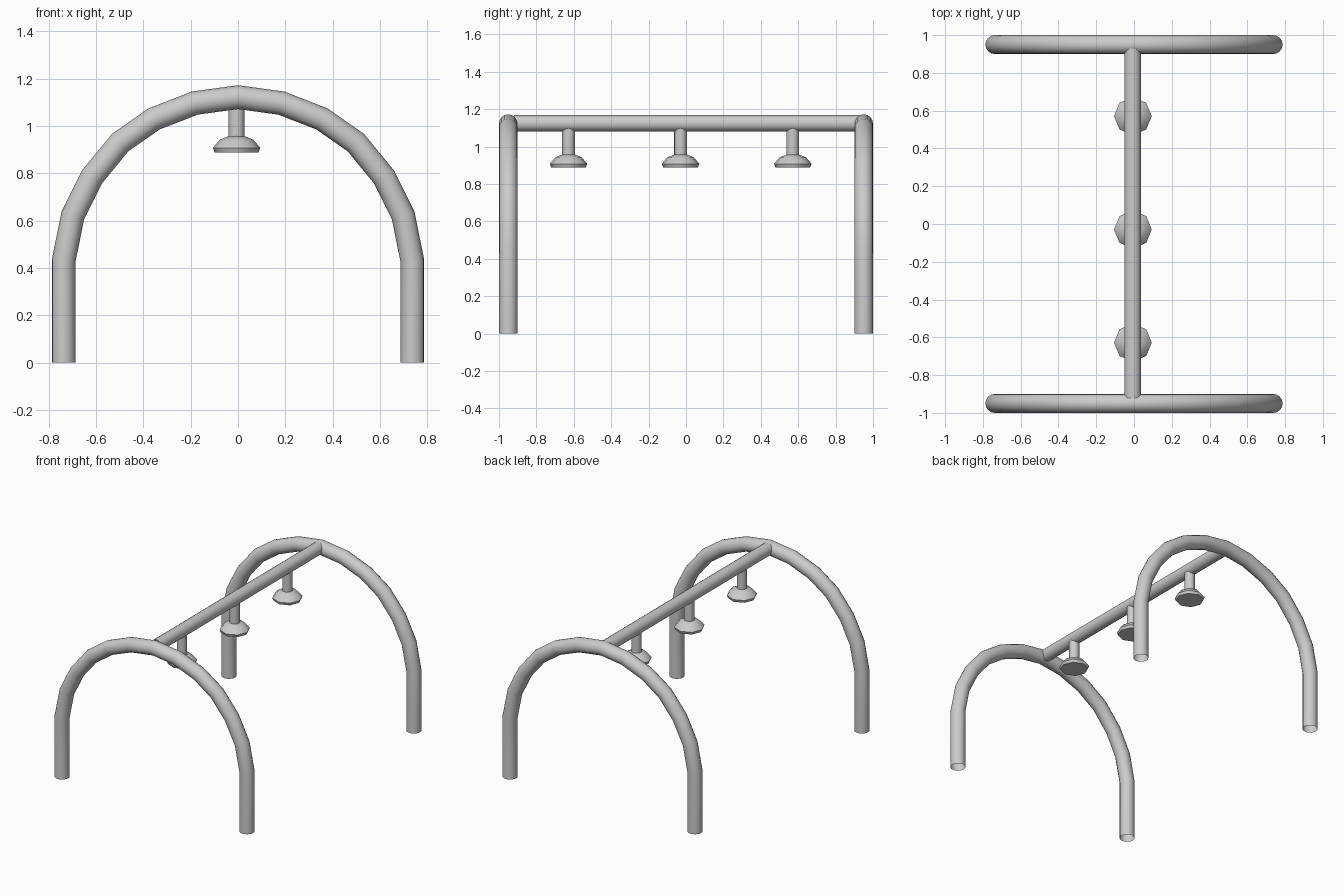
import bpy, bmesh, math
from mathutils import Vector

if "Cube" in bpy.data.objects:
    bpy.data.objects.remove(bpy.data.objects["Cube"])


def make_object(name, rings, caps=(False, False), angle=40):
    """Skin a list of vertex rings into a mesh."""
    bm = bmesh.new()
    loops = [[bm.verts.new(p) for p in ring] for ring in rings]
    n = len(loops[0])
    for a, b in zip(loops, loops[1:]):
        for i in range(n):
            j = (i + 1) % n
            bm.faces.new((a[i], a[j], b[j], b[i]))
    for use, loop in zip(caps, (loops[0], loops[-1])):
        if use:
            bm.faces.new(loop)
    bmesh.ops.recalc_face_normals(bm, faces=bm.faces)
    mesh = bpy.data.meshes.new(name)
    bm.to_mesh(mesh)
    bm.free()
    ob = bpy.data.objects.new(name, mesh)
    bpy.context.collection.objects.link(ob)
    bpy.context.view_layer.objects.active = ob
    ob.select_set(True)
    bpy.ops.object.shade_smooth_by_angle(angle=math.radians(angle))
    ob.select_set(False)
    return ob


def tube_xz(name, path, y, r, sides=16):
    """Open, mitred round tube along a path of (x, z) points."""
    pts = [Vector(p) for p in path]
    rings = []
    for i, p in enumerate(pts):
        d0 = (p - pts[max(i - 1, 0)]).normalized() if i else (pts[1] - p).normalized()
        d1 = (pts[i + 1] - p).normalized() if i < len(pts) - 1 else d0
        t = (d0 + d1).normalized()
        side = Vector((-t.y, t.x)) / t.dot(d0)
        ring = []
        for k in range(sides):
            a = 2 * math.pi * k / sides
            q = p + side * r * math.cos(a)
            ring.append((q.x, y + r * math.sin(a), q.y))
        rings.append(ring)
    return make_object(name, rings)


def lathe(name, profile, x, y, sides):
    """Ring stack around a vertical axis, profile of (radius, z)."""
    return [[(x + r * math.cos(2 * math.pi * k / sides),
              y + r * math.sin(2 * math.pi * k / sides), z)
             for k in range(sides)] for r, z in profile]


# Two arched end frames
half = [(0.737, 0.0), (0.737, 0.43), (0.698, 0.622), (0.617, 0.785),
        (0.498, 0.93), (0.355, 1.03), (0.183, 1.097)]
path = half + [(0.0, 1.122)] + [(-x, z) for x, z in reversed(half)]
for label, y in (("front", -0.95), ("back", 0.95)):
    tube_xz(label + "_arch", path, y, 0.05)

# Ridge bar joining the arches
bar = [[(-0.007 + 0.044 * math.cos(2 * math.pi * k / 16), y,
         1.124 + 0.044 * math.sin(2 * math.pi * k / 16)) for k in range(16)]
       for y in (-0.92, 0.93)]
make_object("ridge_bar", bar, (True, True))

# Three hanging spray heads with their stems
for i, y in enumerate((-0.628, -0.029, 0.571)):
    stem = lathe("stem", [(0.034, 1.10), (0.034, 0.945)], -0.006, y, 16)
    make_object(f"stem_{i + 1}", stem, (True, True))
    head = lathe("head", [(0.034, 0.957), (0.07, 0.943), (0.1, 0.908), (0.093, 0.889)],
                 -0.006, y, 8)
    make_object(f"spray_head_{i + 1}", head, (True, True), 50)
